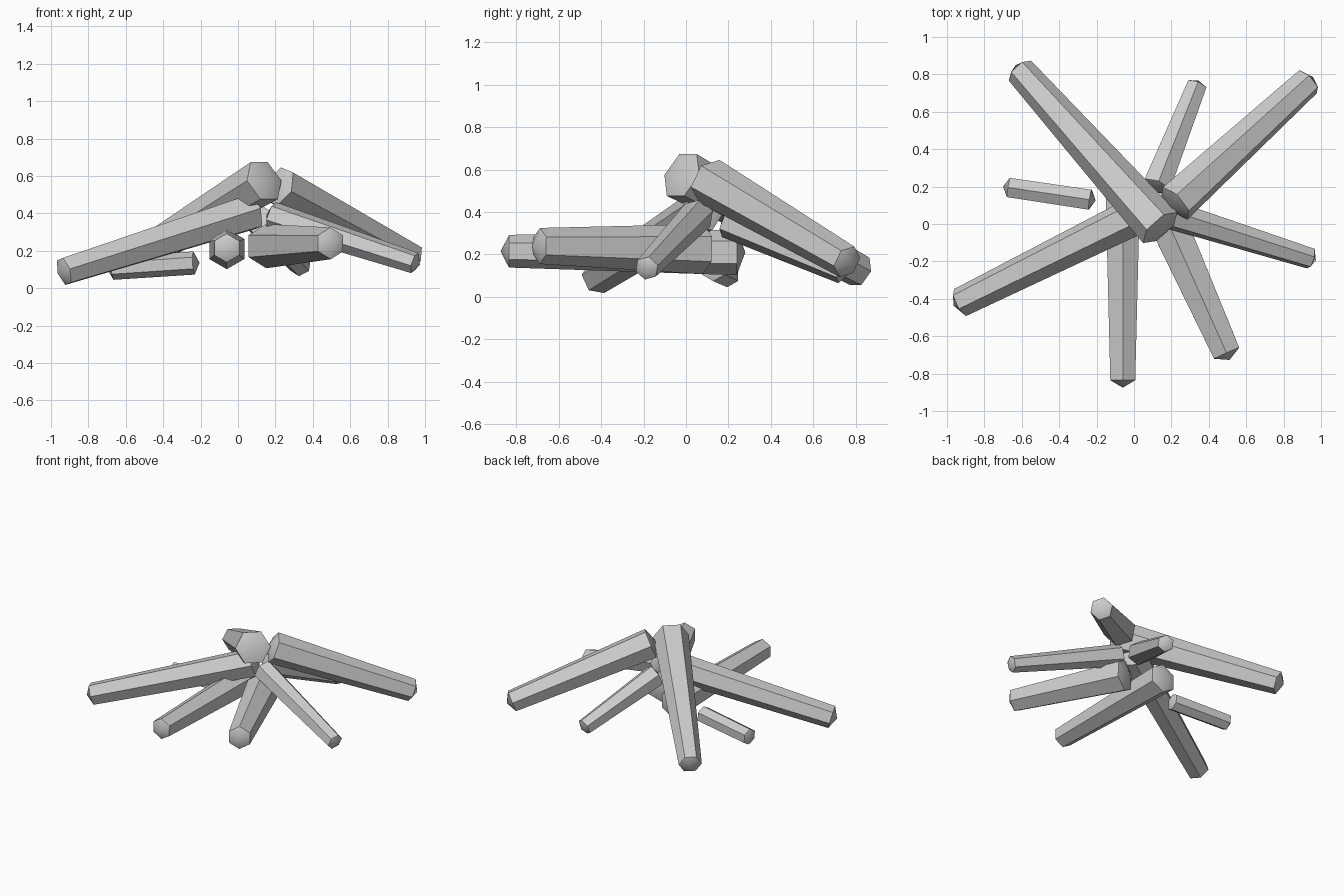
import bpy, bmesh, math
from mathutils import Vector

if "Cube" in bpy.data.objects:
    bpy.data.objects.remove(bpy.data.objects["Cube"])


def make_log(name, low, high, r_low, r_high, roll=0, cap=0.04):
    """Tapered six-sided log with a shallow point on both ends."""
    low, high = Vector(low), Vector(high)
    axis = (high - low).normalized()
    side = axis.cross(Vector((0, 0, 1))).normalized()
    up = side.cross(axis)
    bm = bmesh.new()
    rings = []
    for centre, r in ((low, r_low), (high, r_high)):
        ring = []
        for i in range(6):
            a = math.radians(60 * i + roll)
            ring.append(bm.verts.new(centre + r * (math.cos(a) * up + math.sin(a) * side)))
        rings.append(ring)
    tip_low = bm.verts.new(low - axis * cap)
    tip_high = bm.verts.new(high + axis * cap)
    for i in range(6):
        j = (i + 1) % 6
        bm.faces.new((rings[0][i], rings[0][j], rings[1][j], rings[1][i]))
        bm.faces.new((rings[0][j], rings[0][i], tip_low))
        bm.faces.new((rings[1][i], rings[1][j], tip_high))
    bmesh.ops.recalc_face_normals(bm, faces=bm.faces)
    mesh = bpy.data.meshes.new(name)
    bm.to_mesh(mesh)
    bm.free()
    obj = bpy.data.objects.new(name, mesh)
    bpy.context.collection.objects.link(obj)
    bpy.ops.object.select_all(action='DESELECT')
    obj.select_set(True)
    bpy.context.view_layer.objects.active = obj
    bpy.ops.object.shade_smooth_by_angle(angle=math.radians(35))


# Large leaning logs
make_log("leaning_log_back_left", (-0.61, 0.82, 0.12), (0.14, -0.02, 0.575), 0.08, 0.123, 30)
make_log("leaning_log_back_right", (0.93, 0.76, 0.165), (0.22, 0.11, 0.545), 0.08, 0.112, 15)
make_log("leaning_log_front_left", (-0.93, -0.42, 0.09), (0.08, 0.08, 0.41), 0.08, 0.105, 20)

# Thin leaning logs
make_log("thin_log_back", (0.335, 0.74, 0.12), (0.12, 0.2, 0.36), 0.06, 0.085, 0, 0.03)
make_log("thin_log_right", (0.945, -0.185, 0.135), (0.18, 0.055, 0.385), 0.058, 0.08, 15, 0.03)

# Logs lying flat underneath
make_log("flat_log_front", (-0.06, -0.835, 0.215), (-0.06, 0.24, 0.21), 0.077, 0.108)
make_log("flat_log_front_right", (0.495, -0.69, 0.24), (0.15, 0.08, 0.225), 0.085, 0.118)
make_log("short_log_left", (-0.67, 0.195, 0.105), (-0.235, 0.13, 0.135), 0.06, 0.062, 0, 0.03)
